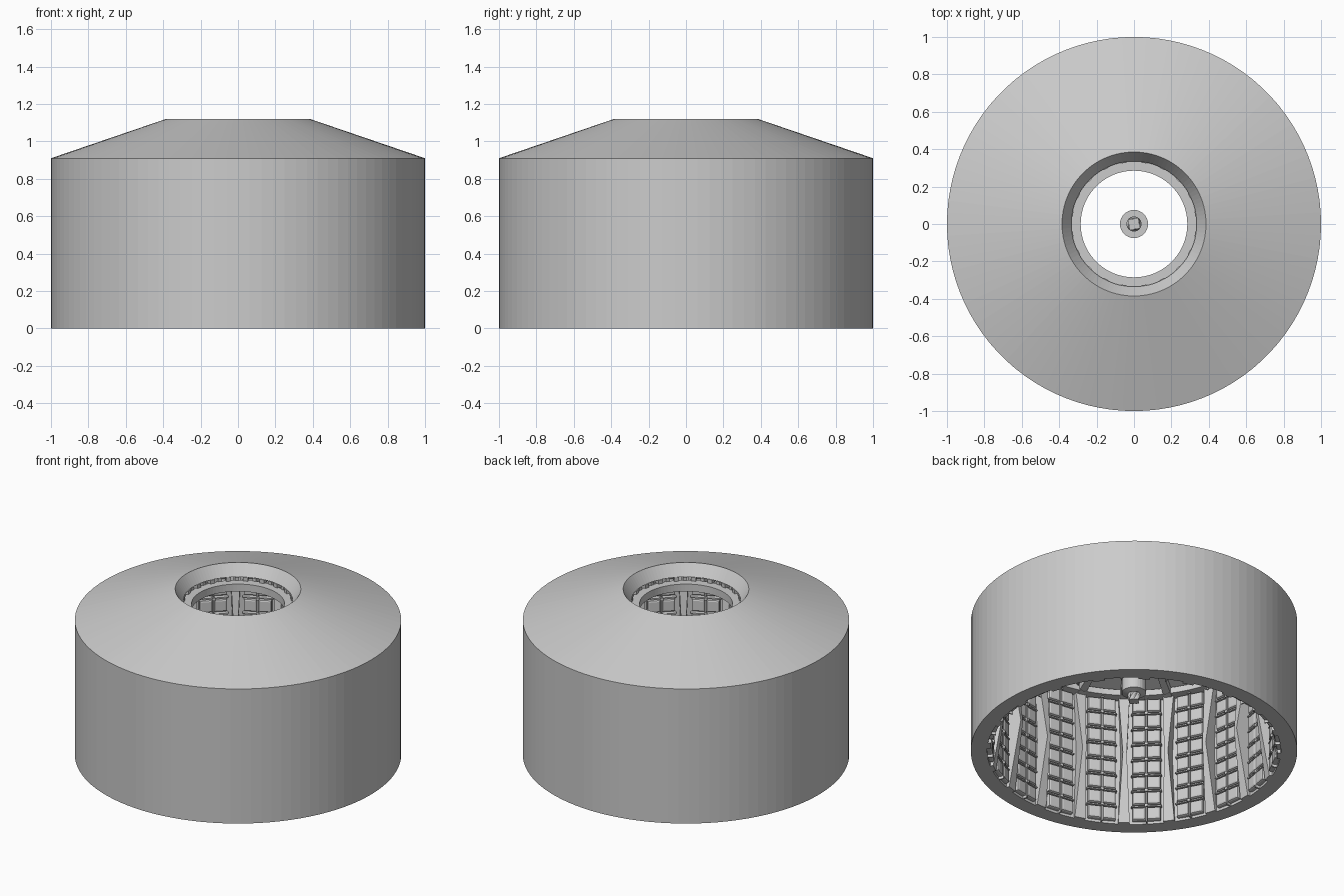
import bpy, bmesh, math
from mathutils import Matrix

if "Cube" in bpy.data.objects:
    bpy.data.objects.remove(bpy.data.objects["Cube"])

N = 20                       # bays around the hall
STEP = 2 * math.pi / N


def finish(name, bm):
    bmesh.ops.recalc_face_normals(bm, faces=bm.faces)
    me = bpy.data.meshes.new(name)
    bm.to_mesh(me)
    bm.free()
    ob = bpy.data.objects.new(name, me)
    bpy.context.collection.objects.link(ob)
    return ob


def lathe(name, profile, sides):
    """Revolve a closed (r, z) profile around the z axis."""
    bm = bmesh.new()
    rings = []
    for i in range(sides):
        a = 2 * math.pi * i / sides
        rings.append([bm.verts.new((r * math.cos(a), r * math.sin(a), z)) for r, z in profile])
    n = len(profile)
    for i in range(sides):
        p, q = rings[i], rings[(i + 1) % sides]
        for j in range(n):
            k = (j + 1) % n
            bm.faces.new((p[j], q[j], q[k], p[k]))
    return finish(name, bm)


def box(bm, x0, x1, y0, y1, z0, z1, bevel=0.0):
    m = Matrix.Translation(((x0 + x1) / 2, (y0 + y1) / 2, (z0 + z1) / 2)) @ \
        Matrix.Diagonal((x1 - x0, y1 - y0, z1 - z0, 1))
    vs = bmesh.ops.create_cube(bm, size=1, matrix=m)["verts"]
    if bevel:
        # round only the room-facing edges
        es = {e for v in vs for e in v.link_edges if all(w.co.x < x0 + 1e-5 for w in e.verts)}
        bmesh.ops.bevel(bm, geom=list(es), offset=bevel, segments=2, profile=0.5, affect='EDGES')


def loft(bm, sections):
    """Skin rectangles given as (x_in, x_out, half_width_in, half_width_out, z)."""
    rows = [[bm.verts.new(c) for c in ((a, -h, z), (a, h, z), (b, g, z), (b, -g, z))]
            for a, b, h, g, z in sections]
    for p, q in zip(rows, rows[1:]):
        for i in range(4):
            k = (i + 1) % 4
            bm.faces.new((p[i], p[k], q[k], q[i]))
    bm.faces.new(rows[0][::-1])
    bm.faces.new(rows[-1])


def around(name, bm, offset):
    """Repeat one bay's geometry around the z axis."""
    src = bm.verts[:] + bm.edges[:] + bm.faces[:]
    for i in range(1, N):
        new = bmesh.ops.duplicate(bm, geom=src)["geom"]
        vs = [g for g in new if isinstance(g, bmesh.types.BMVert)]
        bmesh.ops.rotate(bm, verts=vs, cent=(0, 0, 0), matrix=Matrix.Rotation(i * STEP, 3, 'Z'))
    bmesh.ops.rotate(bm, verts=bm.verts, cent=(0, 0, 0), matrix=Matrix.Rotation(offset, 3, 'Z'))
    return finish(name, bm)


# outer wall and roof with its funnel-shaped opening
lathe("wall_and_roof", [(0.9, 0), (1, 0), (1, 0.91), (0.385, 1.12), (0.335, 1.045), (0.9, 0.9)], 100)

# ring under the opening, and the cornice at the wall head
lathe("oculus_ring", [(0.285, 0.97), (0.345, 0.97), (0.345, 1.02), (0.285, 1.02)], 80)
lathe("cornice", [(0.83, 0.87), (0.91, 0.87), (0.91, 0.91), (0.83, 0.91)], 80)

# hourglass ribs, bulging into the room at mid height
bm = bmesh.new()
loft(bm, [(0.88, 0.92, 0.035, 0.035, 0.0), (0.81, 0.92, 0.012, 0.02, 0.46), (0.87, 0.92, 0.035, 0.035, 0.9)])
around("wall_ribs", bm, 0)

# two columns of rounded blocks per bay, with ledges and mullions
bm = bmesh.new()
ROWS, H = 8, 0.109
for r in range(ROWS):
    z = 0.005 + r * H
    for s in (-1, 1):
        y = s * 0.046
        box(bm, 0.865, 0.905, y - 0.041, y + 0.041, z + 0.012, z + H - 0.012, 0.012)
    box(bm, 0.868, 0.905, -0.095, 0.095, z + H - 0.007, z + H + 0.001)
    box(bm, 0.856, 0.88, -0.01, 0.01, z + H - 0.013, z + H + 0.005)
box(bm, 0.868, 0.905, -0.004, 0.004, 0.0, 0.88)
around("wall_panels", bm, STEP / 2)

# radial ceiling beams
bm = bmesh.new()
rows = [[bm.verts.new((x, y, z)) for y, z in ((-w, b), (w, b), (w, t), (-w, t))]
        for x, w, b, t in ((0.34, 0.012, 0.97, 1.04), (0.89, 0.025, 0.86, 0.91))]
for i in range(4):
    k = (i + 1) % 4
    bm.faces.new((rows[0][i], rows[0][k], rows[1][k], rows[1][i]))
bm.faces.new(rows[0])
bm.faces.new(rows[1][::-1])
around("ceiling_beams", bm, 0)

# small blocks between ring and roof
bm = bmesh.new()
box(bm, 0.33, 0.37, -0.015, 0.015, 1.015, 1.045)
around("ring_blocks", bm, STEP / 2)

# central hub with a twisted stud below
lathe("hub_collar", [(0.038, 0.4), (0.075, 0.41), (0.075, 0.5), (0.038, 0.5)], 32)
bm = bmesh.new()
LEV, SIDES = 12, 16
levels = []
for l in range(LEV + 1):
    t = l / LEV
    row = []
    for i in range(SIDES):
        a = 2 * math.pi * i / SIDES
        r = 0.033 + 0.006 * math.cos(4 * a)
        b = a + t * 2.6
        row.append(bm.verts.new((r * math.cos(b), r * math.sin(b), 0.35 + 0.15 * t)))
    levels.append(row)
for p, q in zip(levels, levels[1:]):
    for i in range(SIDES):
        k = (i + 1) % SIDES
        bm.faces.new((p[i], p[k], q[k], q[i]))
bm.faces.new(levels[0][::-1])
bm.faces.new(levels[-1])
finish("hub_stud", bm)
